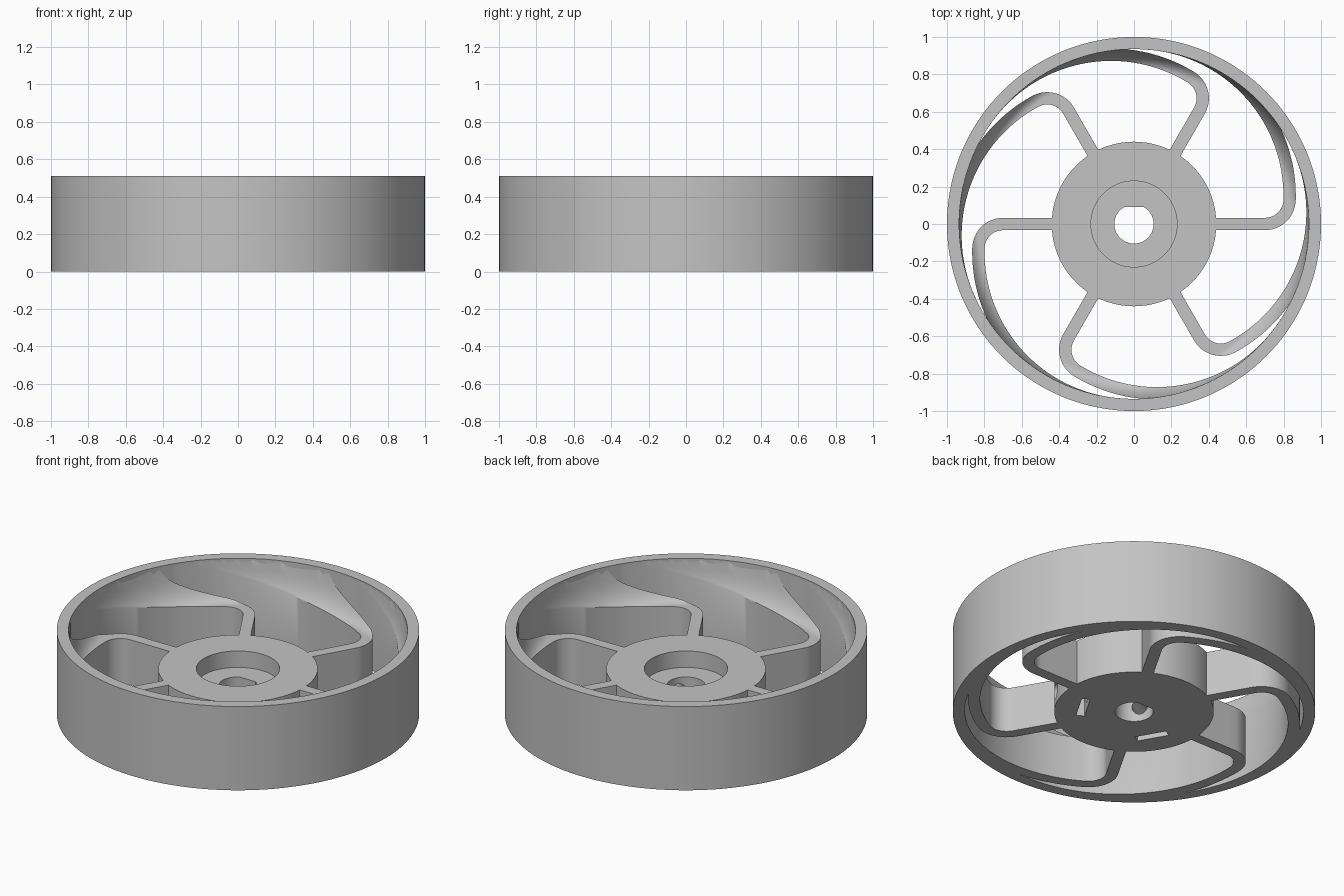
import bpy, bmesh, math
from mathutils import Matrix, Vector

if "Cube" in bpy.data.objects:
    bpy.data.objects.remove(bpy.data.objects["Cube"])

H, HUB_TOP = 0.51, 0.275           # rim height, hub and spoke height
RIM_IN, DISH_START = 0.935, 0.83   # rim bore radius, where spoke tops start to rise

grey = bpy.data.materials.new("light grey")
grey.diffuse_color = (0.55, 0.55, 0.55, 1)
grey.use_nodes = True
grey.node_tree.nodes["Principled BSDF"].inputs["Base Color"].default_value = grey.diffuse_color


def finish(bm, name):
    bmesh.ops.recalc_face_normals(bm, faces=bm.faces)
    me = bpy.data.meshes.new(name)
    bm.to_mesh(me)
    bm.free()
    me.materials.append(grey)
    ob = bpy.data.objects.new(name, me)
    bpy.context.collection.objects.link(ob)
    return ob


def prism(name, outline, z0, z1, matrix=Matrix()):
    bm = bmesh.new()
    bottom = [bm.verts.new((x, y, z0)) for x, y in outline]
    top = [bm.verts.new((x, y, z1)) for x, y in outline]
    n = len(outline)
    bm.faces.new(bottom[::-1])
    bm.faces.new(top)
    for i in range(n):
        j = (i + 1) % n
        bm.faces.new((bottom[i], bottom[j], top[j], top[i]))
    bm.transform(matrix)
    return finish(bm, name)


def circle(r, n=96):
    return [(r * math.cos(2 * math.pi * i / n), r * math.sin(2 * math.pi * i / n)) for i in range(n)]


def smooth(ob):
    bpy.ops.object.select_all(action='DESELECT')
    ob.select_set(True)
    bpy.context.view_layer.objects.active = ob
    bpy.ops.object.shade_smooth_by_angle(angle=math.radians(30))


# Rim: square-section ring
bm = bmesh.new()
section = [(1, 0), (1, H), (RIM_IN, H), (RIM_IN, 0)]
SEG = 144
rings = [[bm.verts.new((r * math.cos(2 * math.pi * i / SEG), r * math.sin(2 * math.pi * i / SEG), z))
          for r, z in section] for i in range(SEG)]
for i in range(SEG):
    a, b = rings[i], rings[(i + 1) % SEG]
    for k in range(4):
        m = (k + 1) % 4
        bm.faces.new((a[k], b[k], b[m], a[m]))
smooth(finish(bm, "rim"))

# Hub: disc with recess, D-shaped bore, two nut slots and screw holes
hub = prism("hub", circle(0.44), 0, HUB_TOP)
cutters = [prism("recess_cutter", circle(0.23), 0.175, 0.4)]
a0 = math.asin(0.09 / 0.105)
bore = [(0.105 * math.cos(t), 0.105 * math.sin(t))
        for t in (math.pi - a0 + (math.pi + 2 * a0) * i / 40 for i in range(41))]
cutters.append(prism("bore_cutter", bore, -0.1, 0.4))
for deg in (-30, -150):
    turn = Matrix.Rotation(math.radians(deg), 4, 'Z')
    slot = [(0.262, -0.092), (0.308, -0.092), (0.308, 0.092), (0.262, 0.092)]
    cutters.append(prism("nut_slot_cutter", slot, -0.1, 0.18, turn))
    lie = turn @ Matrix.Translation((0, 0, 0.09)) @ Matrix.Rotation(math.pi / 2, 4, 'Y')
    cutters.append(prism("screw_hole_cutter", circle(0.047, 32), 0.05, 0.6, lie))
for c in cutters:
    mod = hub.modifiers.new("cut", 'BOOLEAN')
    mod.operation, mod.solver, mod.object = 'DIFFERENCE', 'EXACT', c
bpy.ops.object.select_all(action='DESELECT')
hub.select_set(True)
bpy.context.view_layer.objects.active = hub
for mod in list(hub.modifiers):
    bpy.ops.object.modifier_apply(modifier=mod.name)
for c in cutters:
    bpy.data.objects.remove(c, do_unlink=True)
smooth(hub)


def top_z(r):
    # elliptical sweep from spoke height up to the rim lip
    t = min(max((r - DISH_START) / (RIM_IN - DISH_START), 0), 1)
    return min(H - (H - HUB_TOP) * math.sqrt(1 - t * t), H - 0.004)


# Spoke centreline: straight, tight bend, long arc merging with the rim
path = [(Vector((x, 0)), Vector((0, -1))) for x in (0.43, 0.55, 0.65)]
for i in range(13):
    t = math.radians(-90 + 90 * i / 12)
    n = Vector((math.cos(t), math.sin(t)))
    path.append((Vector((0.70, 0.132)) + n * 0.132, n))
for i in range(61):
    t = math.radians(1 + 86.5 * i / 60)
    n = Vector((math.cos(t), math.sin(t)))
    path.append((Vector((0.015, 0.15)) + n * 0.817, n))

COLS = 8
for s in range(6):
    bm = bmesh.new()
    rows = []
    for p, n in path:
        inner, outer = p - n * 0.033, p + n * 0.033
        if outer.length > 0.945:
            outer *= 0.945 / outer.length
        row = []
        for k in range(COLS + 1):
            q = inner.lerp(outer, k / COLS)
            row.append((bm.verts.new((q.x, q.y, 0)), bm.verts.new((q.x, q.y, top_z(q.length)))))
        rows.append(row)
    for a, b in zip(rows, rows[1:]):
        for k in range(COLS):
            for lvl in (0, 1):
                bm.faces.new((a[k][lvl], a[k + 1][lvl], b[k + 1][lvl], b[k][lvl]))
        for k in (0, COLS):
            bm.faces.new((a[k][0], b[k][0], b[k][1], a[k][1]))
    for row in (rows[0], rows[-1]):
        for k in range(COLS):
            bm.faces.new((row[k][0], row[k + 1][0], row[k + 1][1], row[k][1]))
    bm.transform(Matrix.Rotation(s * math.pi / 3, 4, 'Z'))
    smooth(finish(bm, "spoke_%d" % (s + 1)))
